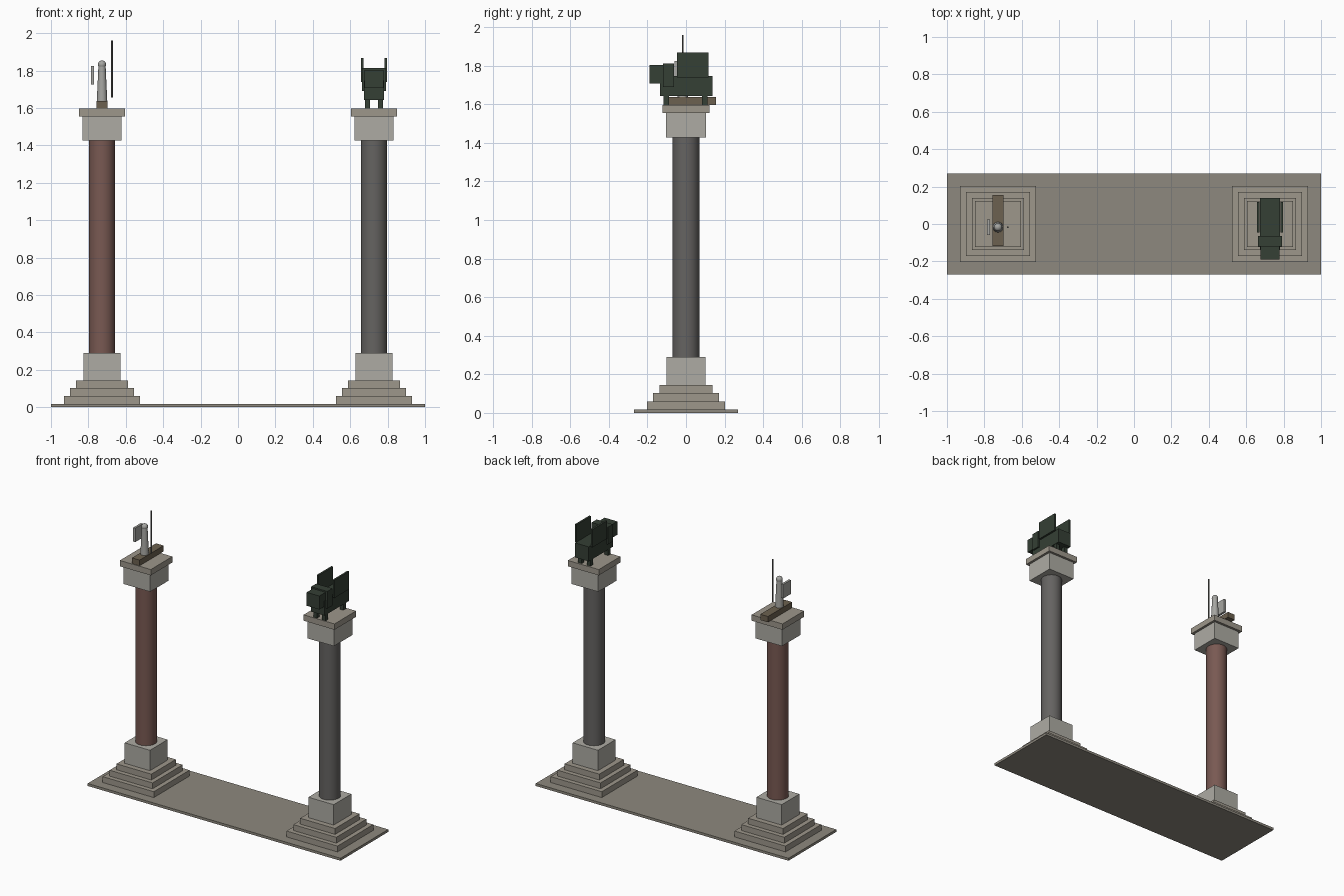
import bpy, math

if "Cube" in bpy.data.objects:
    bpy.data.objects.remove(bpy.data.objects["Cube"])


def material(name, r, g, b):
    m = bpy.data.materials.new(name)
    m.diffuse_color = (r, g, b, 1)
    m.use_nodes = True
    m.node_tree.nodes["Principled BSDF"].inputs["Base Color"].default_value = m.diffuse_color
    return m


PAVING = material("paving", 0.27, 0.25, 0.21)
STEP = material("step_stone", 0.34, 0.31, 0.26)
STONE = material("pale_stone", 0.42, 0.41, 0.37)
RED = material("red_granite", 0.19, 0.10, 0.085)
GREY = material("grey_granite", 0.13, 0.125, 0.12)
BRONZE = material("dark_bronze", 0.035, 0.05, 0.035)
MARBLE = material("marble", 0.38, 0.38, 0.36)
WOOD = material("brown_stone", 0.15, 0.12, 0.08)
IRON = material("iron", 0.14, 0.14, 0.13)


def finish(name, mat):
    ob = bpy.context.object
    ob.name = name
    ob.data.materials.append(mat)
    return ob


def box(name, x, y, z, mat):
    """Box from (min, max) ranges on each axis."""
    bpy.ops.mesh.primitive_cube_add(size=1, location=[sum(r) / 2 for r in (x, y, z)])
    ob = finish(name, mat)
    ob.scale = [r[1] - r[0] for r in (x, y, z)]
    bpy.ops.object.transform_apply(location=False, rotation=False, scale=True)
    return ob


def block(name, cx, half, z, mat):
    return box(name, (cx - half, cx + half), (-half, half), z, mat)


def cone(name, x, y, z, r1, r2, sides, mat):
    bpy.ops.mesh.primitive_cone_add(vertices=sides, radius1=r1, radius2=r2,
                                    depth=z[1] - z[0], location=(x, y, sum(z) / 2))
    ob = finish(name, mat)
    bpy.ops.object.shade_smooth_by_angle(angle=math.radians(40))
    return ob


# Ground slab
box("paving_slab", (-1, 1), (-0.27, 0.27), (0, 0.018), PAVING)

# Two columns on stepped plinths
CX = 0.727
for side, cx, shaft in (("left", -CX, RED), ("right", CX, GREY)):
    for i, (half, z0, z1) in enumerate(((0.202, 0.018, 0.06), (0.17, 0.06, 0.102),
                                        (0.138, 0.102, 0.144))):
        block(f"{side}_step_{i + 1}", cx, half, (z0, z1), STEP)
    block(f"{side}_pedestal", cx, 0.1, (0.144, 0.29), STONE)
    cone(f"{side}_shaft", cx, 0, (0.29, 1.43), 0.07, 0.07, 32, shaft)
    block(f"{side}_capital", cx, 0.105, (1.427, 1.555), STONE)
    block(f"{side}_abacus", cx, 0.122, (1.555, 1.597), STEP)

# Standing figure on a long beast block, with shield and spear
FX, FY = -CX, -0.017
box("beast_block", (FX - 0.03, FX + 0.03), (-0.117, 0.155), (1.597, 1.638), WOOD)
cone("figure_body", FX, FY, (1.638, 1.83), 0.028, 0.019, 16, MARBLE)
bpy.ops.mesh.primitive_uv_sphere_add(segments=16, ring_count=10, radius=0.022,
                                     location=(FX, FY, 1.832))
finish("figure_head", MARBLE)
bpy.ops.object.shade_smooth_by_angle(angle=math.radians(40))
box("shield", (-0.787, -0.771), (-0.06, 0.025), (1.725, 1.825), MARBLE)
cone("spear", -0.674, FY, (1.655, 1.96), 0.005, 0.005, 8, IRON)

# Winged beast
box("beast_body", (CX - 0.053, CX + 0.053), (-0.135, 0.138), (1.643, 1.747), BRONZE)
box("beast_mane", (CX - 0.064, CX + 0.064), (-0.12, -0.063), (1.69, 1.813), BRONZE)
box("beast_head", (CX - 0.05, CX + 0.05), (-0.19, -0.115), (1.707, 1.803), BRONZE)
for s, label in ((-1, "left"), (1, "right")):
    xs = sorted((CX + s * 0.056, CX + s * 0.07))
    box(f"beast_{label}_wing", xs, (-0.046, 0.117), (1.74, 1.868), BRONZE)
    for y, end in ((-0.103, "front"), (0.097, "rear")):
        lx = CX + s * 0.035
        box(f"beast_{end}_{label}_leg", (lx - 0.014, lx + 0.014), (y - 0.014, y + 0.014),
            (1.597, 1.65), BRONZE)
